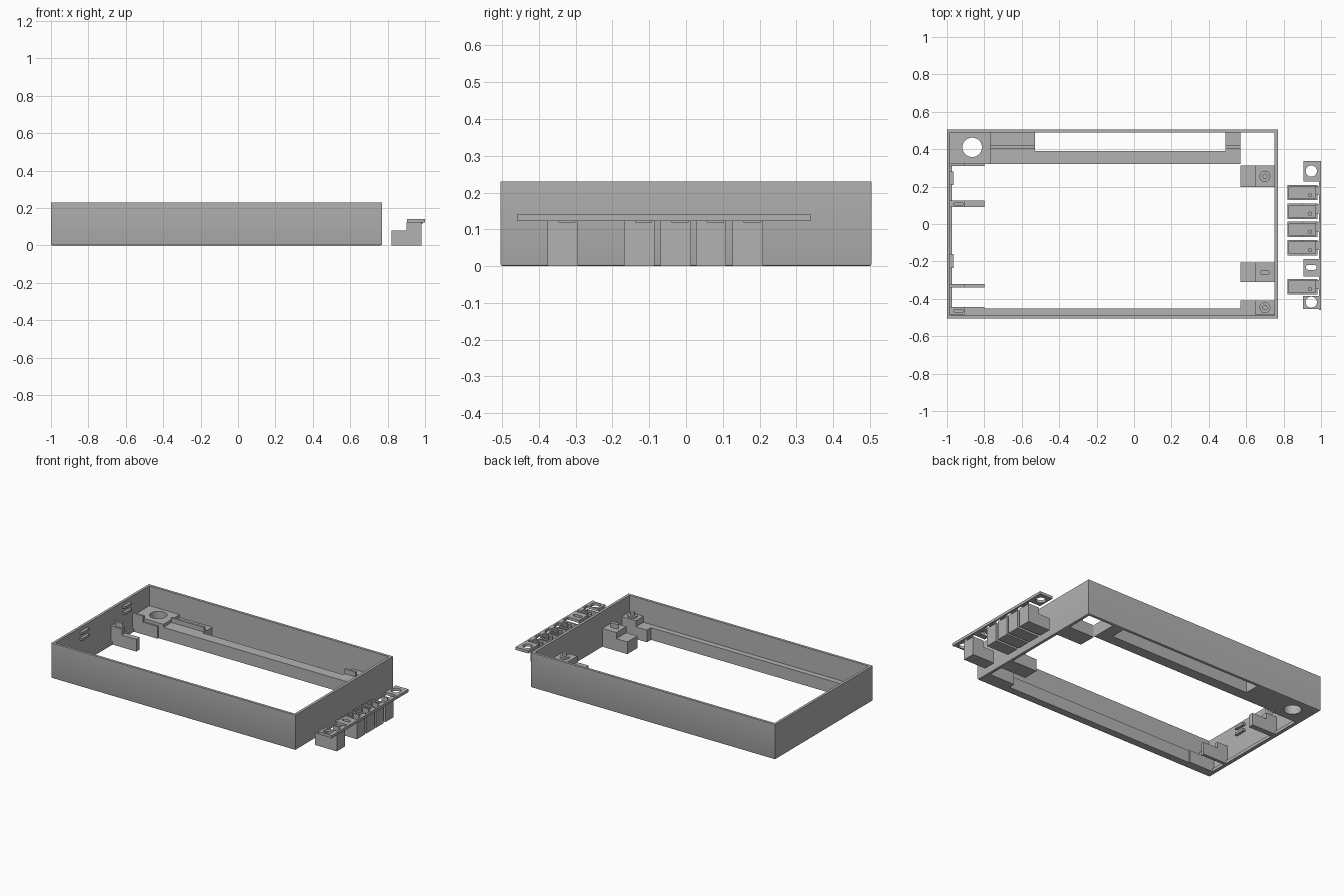
import bpy, bmesh, math
from mathutils import Vector

if "Cube" in bpy.data.objects:
    bpy.data.objects.remove(bpy.data.objects["Cube"])

grey = bpy.data.materials.new("plain grey")
grey.diffuse_color = (0.45, 0.45, 0.45, 1)
grey.use_nodes = True
grey.node_tree.nodes["Principled BSDF"].inputs["Base Color"].default_value = grey.diffuse_color


def rect(x0, x1, y0, y1):
    return [(x0, y0), (x1, y0), (x1, y1), (x0, y1)]


def circle(x, y, r, n=28):
    return [(x + r * math.cos(2 * math.pi * i / n), y + r * math.sin(2 * math.pi * i / n)) for i in range(n)]


def slot(x, y, length, width, n=8):
    """Rounded slot outline, long along x."""
    r, h = width / 2, (length - width) / 2
    pts = []
    for side, start in ((1, -math.pi / 2), (-1, math.pi / 2)):
        for i in range(n + 1):
            a = start + math.pi * i / n
            pts.append((x + side * h + r * math.cos(a), y + r * math.sin(a)))
    return pts


def prism(loops, lo, hi, axis="z"):
    """Outline (plus hole outlines) extruded from lo to hi along z or y."""
    bm = bmesh.new()
    place = (lambda u, v: (u, v, lo)) if axis == "z" else (lambda u, v: (u, lo, v))
    edges = []
    for loop in loops:
        vs = [bm.verts.new(place(u, v)) for u, v in loop]
        edges += [bm.edges.new((vs[i - 1], vs[i])) for i in range(len(vs))]
    bmesh.ops.triangle_fill(bm, use_beauty=True, use_dissolve=False, edges=edges)
    out = bmesh.ops.extrude_face_region(bm, geom=bm.faces[:])
    step = Vector((0, 0, hi - lo)) if axis == "z" else Vector((0, hi - lo, 0))
    bmesh.ops.translate(bm, vec=step, verts=[g for g in out["geom"] if isinstance(g, bmesh.types.BMVert)])
    bmesh.ops.recalc_face_normals(bm, faces=bm.faces[:])
    mesh = bpy.data.meshes.new("piece")
    bm.to_mesh(mesh)
    bm.free()
    return mesh


def box(x0, x1, y0, y1, z0, z1):
    return prism([rect(x0, x1, y0, y1)], z0, z1)


def part(name, *pieces):
    bm = bmesh.new()
    for p in pieces:
        bm.from_mesh(p)
        bpy.data.meshes.remove(p)
    mesh = bpy.data.meshes.new(name)
    bm.to_mesh(mesh)
    bm.free()
    mesh.materials.append(grey)
    ob = bpy.data.objects.new(name, mesh)
    bpy.context.collection.objects.link(ob)
    return ob


# Outer wall with a small bevel round its bottom edge
X0, X1, Y = -1.0, 0.77, 0.505
wall = part("wall_frame", prism([rect(X0, X1, -Y, Y), rect(X0 + .017, X1 - .018, -Y + .017, Y - .017)], 0, .23))
bm = bmesh.new()
bm.from_mesh(wall.data)
outer = lambda v: v.co.z < .001 and (min(v.co.x - X0, X1 - v.co.x) < .001 and Y - abs(v.co.y) < .001)
rim = [e for e in bm.edges if all(outer(v) for v in e.verts) and
       (abs(e.verts[0].co.x - e.verts[1].co.x) < .001 or abs(e.verts[0].co.y - e.verts[1].co.y) < .001)]
bmesh.ops.bevel(bm, geom=rim, offset=.007, segments=2, profile=.5, affect='EDGES')
bm.to_mesh(wall.data)
bm.free()

# Back shelf with a long opening, and its short ribs
part("back_shelf", prism([[(-.77, .32), (.57, .32), (.57, .49), (.49, .49), (.49, .39),
                           (-.53, .39), (-.53, .49), (-.77, .49)]], 0, .08))
for x0, x1 in ((-.77, -.53), (.49, .57)):
    part("shelf_rib", box(x0, x1, .405, .42, .08, .11))
part("corner_block", prism([rect(-.985, -.765, .32, .49), circle(-.865, .41, .052)], 0, .10))

# Front rail and low left lip
part("front_rail", box(-.985, .755, -.49, -.452, 0, .08))
part("left_lip", box(-.985, -.972, -.49, .49, 0, .02))

# Left arms: a tall root, a lower tip and sometimes a slotted peg
for y0, y1, peg in ((.31, .325, 0), (.09, .125, 1), (-.34, -.32, 0), (-.485, -.445, 1)):
    pieces = [prism([[(-.985, 0), (-.80, 0), (-.80, .08), (-.905, .08), (-.905, .12), (-.985, .12)]], y0, y1, "y")]
    if peg:
        pieces.append(prism([slot(-.938, (y0 + y1) / 2, .055, .016)], .12, .15))
    part("left_arm", *pieces)

# Latch ribs on the left wall
for y in (.245, -.197):
    for z in (.15, .19):
        part("latch_rib", box(-.985, -.965, y - .037, y + .037, z, z + .015))

# Right mounting blocks with pegs
for y0, y1, py, rounded in ((.197, .312, .255, 1), (-.31, -.207, -.26, 0), (-.487, -.41, -.447, 1)):
    block = prism([[(.57, 0), (.755, 0), (.755, .12), (.65, .12), (.65, .08), (.57, .08)]], y0, y1, "y")
    if rounded:
        pegs = [prism([circle(.70, py, .029), circle(.70, py, .014)], .12, .13),
                prism([circle(.70, py, .014)], .12, .15)]
    else:
        pegs = [prism([slot(.70, py, .055, .022)], .12, .15)]
    part("mounting_block", block, *pegs)

# Separate button strip: spine and fixing tabs
Z0, Z1 = .122, .14
part("strip_spine", box(.988, 1.0, -.46, .338, Z0, Z1))
part("end_tab_back", prism([rect(.907, .988, .227, .338), circle(.948, .283, .03)], Z0, Z1))
part("middle_tab", prism([rect(.905, .988, -.28, -.187), slot(.948, -.232, .058, .026)], Z0, Z1))
part("end_tab_front", prism([rect(.903, .988, -.455, -.385), circle(.948, -.418, .03)], Z0, Z1))

# Hollow stepped buttons, each with a pin and a link to the spine
T = .009
side = [(.82, 0), (.98, 0), (.98, Z0), (.90, Z0), (.90, .08), (.82, .08)]
for y in (.168, .068, -.028, -.127, -.335):
    y0, y1 = y - .041, y + .041
    part("button",
         prism([side], y0, y0 + T, "y"), prism([side], y1 - T, y1, "y"),
         box(.82, .98, y0 + T, y1 - T, 0, T),
         box(.82, .82 + T, y0 + T, y1 - T, T, .08),
         box(.98 - T, .98, y0 + T, y1 - T, T, Z0),
         prism([circle(.941, y - .013, .011, 16)], T, .115))
    part("button_link", box(.971, .988, y - .012, y + .035, Z0 - .004, Z1))

for ob in bpy.context.scene.objects:
    ob.select_set(True)
    bpy.context.view_layer.objects.active = ob
bpy.ops.object.shade_smooth_by_angle(angle=math.radians(30))
